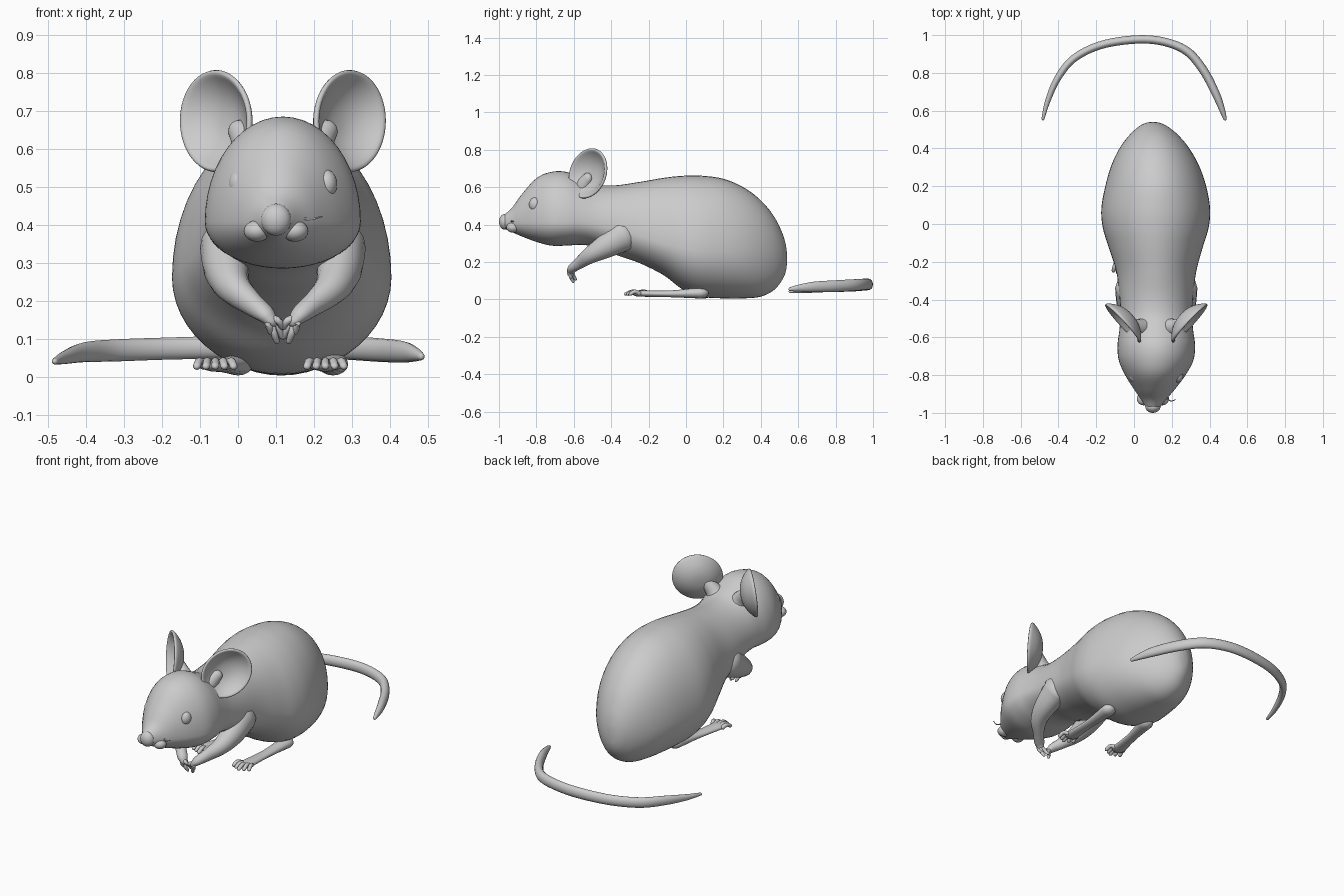
import bpy, bmesh, math
from mathutils import Vector

if "Cube" in bpy.data.objects:
    bpy.data.objects.remove(bpy.data.objects["Cube"])

C = 0.118  # symmetry plane of the animal


def sample(pts, per=6):
    """Catmull-Rom resampling of tuples of any length."""
    out = []
    for i in range(len(pts) - 1):
        a, b, c, d = (pts[max(0, i - 1)], pts[i], pts[i + 1], pts[min(len(pts) - 1, i + 2)])
        for k in range(per):
            t = k / per
            out.append([0.5 * (2 * q + (r - p) * t + (2 * p - 5 * q + 4 * r - s) * t * t
                               + (3 * q - p - 3 * r + s) * t ** 3)
                        for p, q, r, s in zip(a, b, c, d)])
    return out + [list(pts[-1])]


def finish(bm, name):
    bmesh.ops.recalc_face_normals(bm, faces=bm.faces)
    for f in bm.faces:
        f.smooth = True
    me = bpy.data.meshes.new(name)
    bm.to_mesh(me)
    bm.free()
    ob = bpy.data.objects.new(name, me)
    bpy.context.collection.objects.link(ob)
    return ob


def skin(name, rings):
    """Closed surface through a list of rings."""
    bm = bmesh.new()
    vs = [[bm.verts.new(p) for p in r] for r in rings]
    n = len(vs[0])
    for a, b in zip(vs, vs[1:]):
        for i in range(n):
            j = (i + 1) % n
            bm.faces.new((a[i], a[j], b[j], b[i]))
    bm.faces.new(vs[0])
    bm.faces.new(vs[-1])
    return finish(bm, name)


def tube(name, pts, n=16, per=6):
    """Tapered limb; points are x, y, z, half width, half height. Rounded ends."""
    s = sample(pts, per)
    P = [Vector(p[:3]) for p in s]
    rings = []
    for i, p in enumerate(s):
        t = (P[min(i + 1, len(P) - 1)] - P[max(i - 1, 0)]).normalized()
        side = t.cross(Vector((0, 0, 1))).normalized()
        up = side.cross(t)

        def ring(c, k):
            return [c + side * max(p[3], .002) * k * math.cos(a) + up * max(p[4], .002) * k * math.sin(a)
                    for a in (2 * math.pi * j / n for j in range(n))]
        caps = [(1, .2), (.87, .5), (.5, .87)]
        if i == 0:
            rings += [ring(P[0] - t * p[3] * d, k) for d, k in caps]
        rings.append(ring(P[i], 1))
        if i == len(s) - 1:
            rings += [ring(P[i] + t * p[3] * d, k) for d, k in reversed(caps)]
    return skin(name, rings)


def ball(name, c, r):
    bm = bmesh.new()
    bmesh.ops.create_uvsphere(bm, u_segments=24, v_segments=16, radius=1)
    for v in bm.verts:
        v.co = Vector(c) + Vector((v.co.x * r[0], v.co.y * r[1], v.co.z * r[2]))
    return finish(bm, name)


def mir(pts, s):
    """Mirror points across the animal's centre plane when s is -1."""
    return [(p[0] if s > 0 else 2 * C - p[0], *p[1:]) for p in pts]


# body and head: y, centre x, top z, widest z, bottom z, half width
stations = [
    (-0.992, .10, .435, .417, .398, .018), (-0.97, .10, .455, .412, .378, .038),
    (-0.93, .104, .49, .41, .36, .065), (-0.88, .108, .56, .41, .338, .105),
    (-0.80, .113, .648, .41, .308, .16), (-0.72, .117, .682, .41, .288, .198),
    (-0.64, C, .682, .41, .288, .205), (-0.56, C, .648, .41, .292, .195),
    (-0.48, C, .615, .40, .28, .19), (-0.38, C, .61, .38, .24, .195),
    (-0.25, C, .628, .34, .195, .212), (-0.12, .115, .65, .30, .13, .25),
    (-0.02, .115, .661, .275, .055, .28), (0.08, .115, .662, .26, .015, .288),
    (0.20, .115, .645, .255, .006, .267), (0.31, .112, .598, .25, .006, .232),
    (0.40, .108, .53, .245, .015, .185), (0.47, .105, .445, .24, .05, .13),
    (0.515, .102, .355, .23, .105, .078), (0.535, .10, .285, .22, .155, .038),
    (0.54, .10, .235, .22, .205, .008)]
rings = []
for y, cx, top, mid, bot, w in sample(stations, 5):
    ring = []
    for k in range(48):
        a = 2 * math.pi * k / 48
        h = top - mid if math.sin(a) > 0 else mid - bot
        ring.append((cx + w * math.cos(a), y, mid + h * math.sin(a)))
    rings.append(ring)
skin("body_and_head", rings)

# nose, lips and whisker
ball("nose", (.10, -.968, .415), (.04, .032, .042))
for x in (.05, .15):
    ball("lip", (x, -.925, .385), (.035, .035, .028))
tube("whisker", [(.16, -.90, .42, .004, .004), (.19, -.935, .416, .003, .003),
                 (.22, -.93, .423, .002, .002)], 6)

for s, side in ((1, "right"), (-1, "left")):
    # eye
    ball(side + "_eye", mir([(.003, -.805, .508)], s)[0], (.028, .034, .038))

    # ear: dished disc facing forward and outward
    bm = bmesh.new()
    u, v, n = Vector((-.092, .098, 0)), Vector((0, .022, .133)), Vector((-.73, -.68, .11))
    centre = Vector((-.062, -.528, .675))
    prev, N = None, 40
    hub = centre - n * .062
    mid = bm.verts.new(mir([hub], s)[0])
    for r in [k / 10 for k in range(1, 11)]:
        cur = []
        for k in range(N):
            a = 2 * math.pi * k / N
            p = centre + u * r * math.cos(a) + v * r * math.sin(a) - n * .062 * (1 - r ** 2.4)
            cur.append(bm.verts.new(mir([p], s)[0]))
        for k in range(N):
            j = (k + 1) % N
            bm.faces.new((prev[k], prev[j], cur[j], cur[k]) if prev else (mid, cur[k], cur[j]))
        prev = cur
    ear = finish(bm, side + "_ear")
    m = ear.modifiers.new("thickness", 'SOLIDIFY')
    m.thickness, m.offset = .016, 0
    m = ear.modifiers.new("soft_rim", 'SUBSURF')
    m.levels = m.render_levels = 1
    tube(side + "_ear_root", mir([(.06, -.55, .56, .06, .06), (.03, -.545, .61, .045, .045),
                                  (.0, -.525, .65, .025, .03)], s))

    # arm and fingers
    tube(side + "_arm", mir([(-.03, -.34, .34, .07, .085), (-.03, -.43, .285, .06, .065),
                             (-.012, -.51, .238, .046, .046), (.035, -.57, .195, .03, .032),
                             (.07, -.605, .168, .028, .024), (.085, -.615, .152, .022, .018)], s))
    for dx, dy, dz in ((-.012, -.012, .012), (.004, .0, -.012), (.018, .012, 0), (.018, -.01, .025)):
        tube(side + "_finger", mir([(.082, -.61, .155, .011, .011),
                                    (.09 + dx * .8, -.615 + dy, .13 + dz * .8, .01, .01),
                                    (.098 + dx, -.603 + dy, .108 + dz, .008, .008)], s), 8, 4)

# hind feet: heel, ball of the foot, toe direction
for side, heel, pad in (("right", (.0, .1), (-.06, -.2)), ("left", (.25, .08), (.23, -.25))):
    mx, my = (heel[0] + pad[0]) / 2, (heel[1] + pad[1]) / 2
    tube(side + "_foot", [(*heel, .035, .04, .03), (mx, my, .03, .03, .018),
                          (*pad, .032, .038, .017)])
    for k in range(-2, 3):
        x = pad[0] + k * .016
        L = .07 - abs(k) * .012
        tube(side + "_toe", [(x, pad[1], .032, .012, .012),
                             (x + k * .005, pad[1] - L * .5, .042, .011, .011),
                             (x + k * .008, pad[1] - L, .03, .011, .01)], 8, 4)

# tail: separate curved piece behind the body
tube("tail", [(-.482, .557, .042, .008, .008), (-.457, .65, .052, .014, .017),
              (-.405, .77, .066, .018, .026), (-.32, .875, .071, .02, .029),
              (-.18, .946, .076, .021, .029), (0, .976, .08, .022, .03),
              (.15, .967, .082, .022, .03), (.28, .915, .078, .023, .031),
              (.37, .81, .072, .023, .031), (.435, .685, .067, .021, .028),
              (.468, .6, .06, .015, .018), (.482, .557, .055, .009, .01)])
